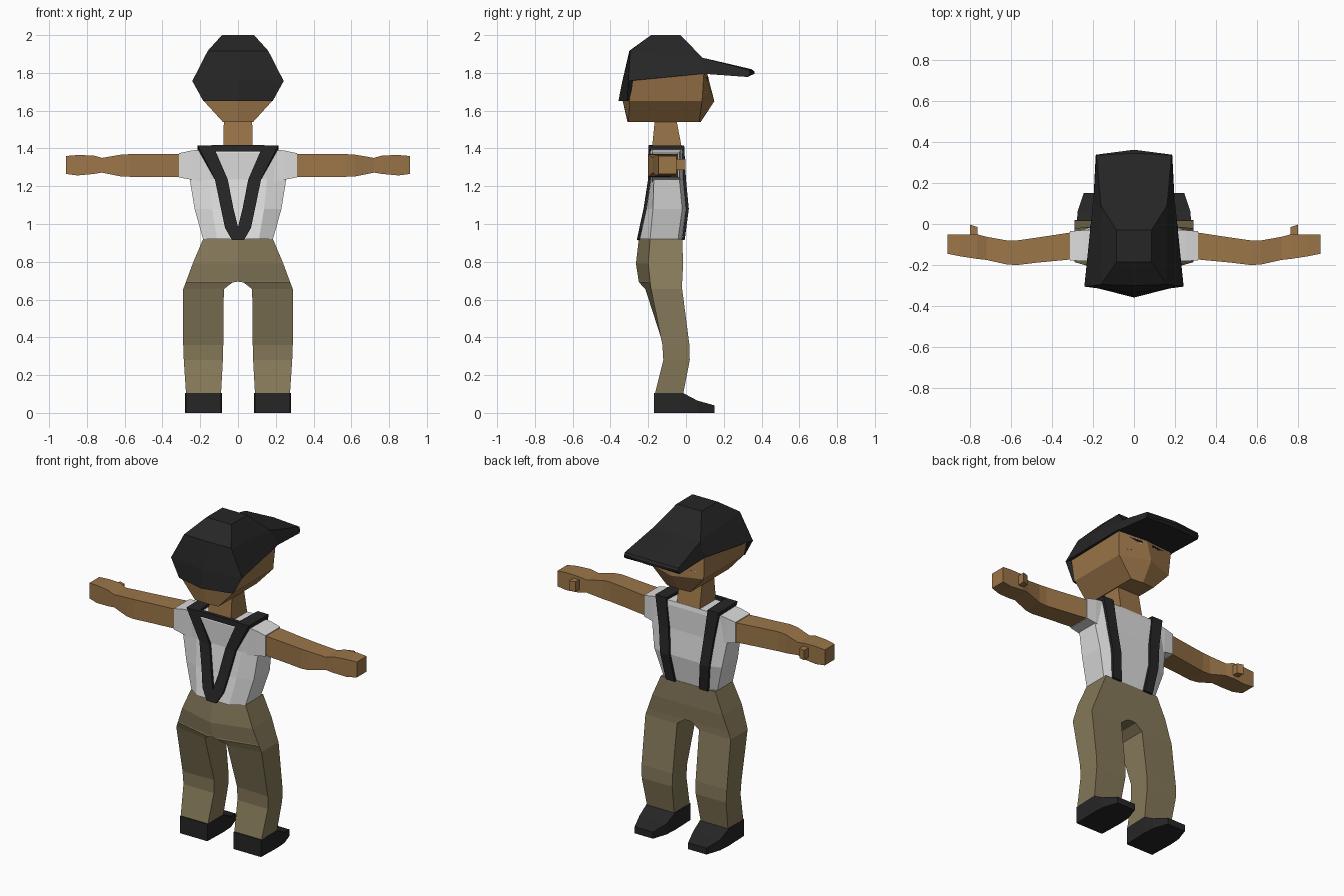
import bpy, bmesh
from mathutils import Vector


def material(name, rgb):
    m = bpy.data.materials.new(name)
    m.diffuse_color = (*rgb, 1)
    return m


SKIN = material("skin", (0.33, 0.18, 0.066))
BLACK = material("black cloth", (0.019, 0.019, 0.019))
WHITE = material("white shirt", (0.72, 0.72, 0.72))
KHAKI = material("khaki trousers", (0.235, 0.19, 0.10))
PUPIL = material("dark pupil", (0.01, 0.01, 0.01))
EYE = material("eye white", (0.75, 0.75, 0.75))


def loft(name, rings, mat, mirror=True):
    """Skin a list of equal-length rings, cap both ends, mirror over x."""
    bm = bmesh.new()
    vs = [[bm.verts.new(p) for p in r] for r in rings]
    n = len(rings[0])
    for a, b in zip(vs, vs[1:]):
        for i in range(n):
            j = (i + 1) % n
            bm.faces.new((a[i], a[j], b[j], b[i]))
    bm.faces.new(vs[0])
    bm.faces.new(vs[-1])
    bmesh.ops.recalc_face_normals(bm, faces=bm.faces)
    me = bpy.data.meshes.new(name)
    bm.to_mesh(me)
    bm.free()
    me.materials.append(mat)
    ob = bpy.data.objects.new(name, me)
    bpy.context.collection.objects.link(ob)
    if mirror:
        ob.modifiers.new("mirror", 'MIRROR')
    return ob


def ring_x(x, y0, y1, z0, z1):
    return [(x, y0, z0), (x, y1, z0), (x, y1, z1), (x, y0, z1)]


def ring_z(z, x0, x1, y0, y1):
    return [(x0, y0, z), (x1, y0, z), (x1, y1, z), (x0, y1, z)]


# Shoes, profile swept from heel to toe
loft("shoe", [[(a, y, 0), (b, y, 0), (b, y, h), (a, y, h)] for y, a, b, h in [
    (-.17, .09, .275, .105), (-.015, .085, .28, .105),
    (.06, .09, .275, .065), (.15, .12, .245, .04)]], BLACK)

# Trousers: z, inner x, outer x, front y, outer back y, inner back y
loft("trousers", [[(a, f, z), (b, f, z), (b, ob, z), (a, ib, z)] for z, a, b, f, ob, ib in [
    (.92, 0, .185, -.02, -.19, -.25), (.79, 0, .24, -.015, -.20, -.265),
    (.695, 0, .275, -.02, -.19, -.25), (.69, .03, .277, -.02, -.19, -.248),
    (.655, .075, .29, -.02, -.185, -.215), (.36, .078, .29, .018, -.125, -.12),
    (.28, .08, .287, .02, -.12, -.12), (.10, .09, .275, -.015, -.165, -.165)]], KHAKI)

# Shirt body: z, half width, back y, front y
loft("shirt", [[(-.75 * w, f, z), (.75 * w, f, z), (w, f - .02, z), (w, b + s, z),
                (.6 * w, b, z), (-.6 * w, b, z), (-w, b + s, z), (-w, f - .02, z)]
               for z, w, b, f, s in [
    (.92, .185, -.245, -.022, .055), (1.08, .23, -.21, .0, .035),
    (1.235, .255, -.185, -.015, .015), (1.375, .225, -.19, -.015, .015),
    (1.40, .19, -.185, -.02, .015)]], WHITE, False)
loft("sleeve", [ring_x(.18, -.18, -.03, 1.22, 1.397), ring_x(.25, -.18, -.03, 1.235, 1.388),
                ring_x(.312, -.178, -.035, 1.247, 1.375)], WHITE)

# Arms with hands
loft("arm", [ring_x(*r) for r in [
    (.30, -.172, -.04, 1.25, 1.37), (.47, -.188, -.066, 1.25, 1.37),
    (.57, -.2, -.08, 1.25, 1.37), (.62, -.197, -.08, 1.252, 1.367),
    (.72, -.175, -.062, 1.272, 1.35), (.765, -.17, -.05, 1.265, 1.363),
    (.85, -.157, -.05, 1.257, 1.365), (.91, -.145, -.05, 1.265, 1.36)]], SKIN)
loft("thumb", [ring_x(.762, -.07, -.015, 1.285, 1.345), ring_x(.80, -.07, -.003, 1.285, 1.345)], SKIN)

# Braces: centre x, y, z, width, outward direction in y and z
path = [(.014, -.245, .915, .036, -1, 0), (.034, -.232, .98, .07, -1, 0),
        (.057, -.21, 1.08, .066, -1, 0), (.088, -.186, 1.235, .068, -1, 0),
        (.172, -.188, 1.395, .08, -.7, 1.4), (.178, -.02, 1.395, .075, .7, 1.4),
        (.152, -.015, 1.235, .065, 1, 0), (.135, 0, 1.08, .062, 1, 0),
        (.112, -.022, .915, .06, 1, 0)]
T = .015
loft("braces", [[(x - w / 2, y, z), (x + w / 2, y, z),
                 (x + w / 2, y + ny * T, z + nz * T), (x - w / 2, y + ny * T, z + nz * T)]
                for x, y, z, w, ny, nz in path], BLACK)
loft("collar_strip", [ring_z(1.385, -.13, .13, -.197, -.175),
                      ring_z(1.418, -.14, .14, -.197, -.175)], BLACK, False)

# Neck
loft("neck", [ring_z(1.38, -.078, .078, -.182, -.018),
              ring_z(1.55, -.075, .075, -.165, -.05)], SKIN, False)

# Head half: pointed face centre, side corners, pointed back centre
loft("head", [
    [(0, .078, 1.54), (.08, .07, 1.54), (.08, -.305, 1.54), (0, -.31, 1.54)],
    [(0, .15, 1.65), (.18, .085, 1.65), (.18, -.298, 1.65), (0, -.335, 1.65)],
    [(0, .11, 1.805), (.19, .095, 1.805), (.222, -.295, 1.765), (0, -.32, 1.765)]], SKIN)

# Eyes: thin plates laid on the face panel
A, B = Vector((0, .15, 1.65)), Vector((.18, .085, 1.65))
C, D = Vector((.19, .095, 1.805)), Vector((0, .11, 1.805))
N = (C - A).cross(D - B).normalized()
N = N if N.y > 0 else -N


def face_plate(name, u0, u1, v0, v1, lift, mat):
    pts = [A.lerp(B, u).lerp(D.lerp(C, u), v)
           for u, v in ((u0, v0), (u1, v0), (u1, v1), (u0, v1))]
    loft(name, [[p - N * .003 for p in pts], [p + N * lift for p in pts]], mat)


face_plate("eye_white", .24, .76, .28, .74, .004, EYE)
face_plate("pupil", .38, .62, .28, .74, .006, PUPIL)
face_plate("eyelid", .20, .80, .74, .82, .006, PUPIL)

# Cap crown, neck flap and peak
loft("cap_crown", [
    [(0, -.03, 2), (.085, -.03, 2), (.085, -.185, 2), (0, -.185, 2)],
    [(0, .088, 1.88), (.16, .088, 1.88), (.16, -.295, 1.917), (0, -.30, 1.917)],
    [(0, .11, 1.797), (.2, .105, 1.797), (.242, -.305, 1.757), (0, -.337, 1.757)]], BLACK)
loft("cap_flap", [
    [(0, -.337, 1.757), (.242, -.305, 1.757), (.225, -.28, 1.76), (0, -.31, 1.76)],
    [(0, -.358, 1.65), (.183, -.312, 1.65), (.175, -.295, 1.65), (0, -.325, 1.65)]], BLACK)
loft("cap_peak", [
    [(0, .07, 1.797), (.2, .07, 1.797), (.16, .08, 1.882), (0, .08, 1.882)],
    [(0, .335, 1.783), (.187, .33, 1.778), (.183, .335, 1.815), (0, .345, 1.82)],
    [(0, .362, 1.795), (.186, .337, 1.79), (.184, .338, 1.80), (0, .362, 1.808)]], BLACK)
